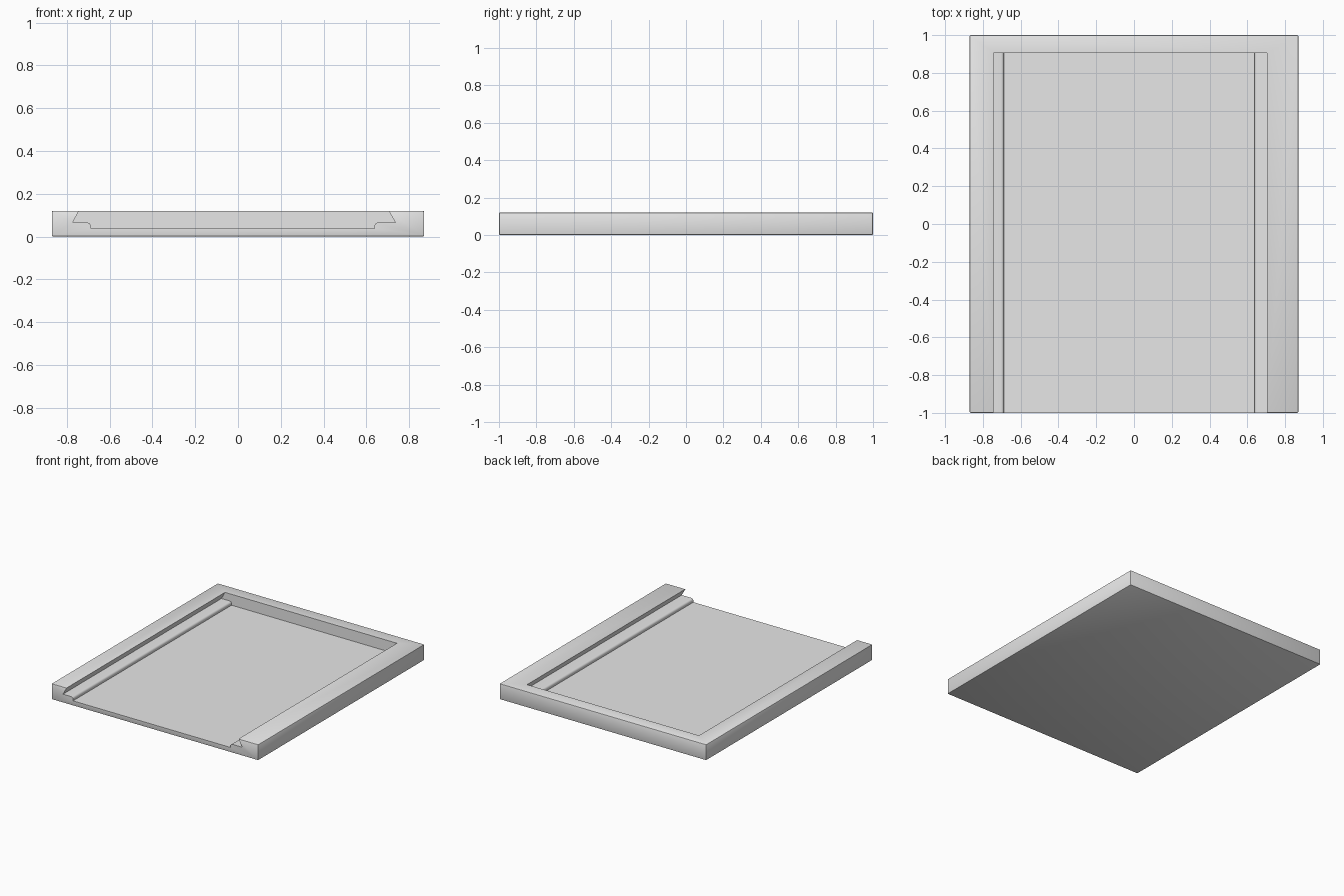
import bpy, bmesh, math

if "Cube" in bpy.data.objects:
    bpy.data.objects.remove(bpy.data.objects["Cube"])

W, L, H = 1.74, 2.0, 0.12      # overall tray size
FLOOR, LEDGE = 0.037, 0.065    # recess floor and side ledge heights
BACK = 0.905                   # inner face of the back wall

grey = bpy.data.materials.new("light grey")
grey.diffuse_color = (0.8, 0.8, 0.8, 1)
grey.use_nodes = True
grey.node_tree.nodes["Principled BSDF"].inputs["Base Color"].default_value = grey.diffuse_color


def make_object(name, bm):
    bmesh.ops.recalc_face_normals(bm, faces=bm.faces)
    mesh = bpy.data.meshes.new(name)
    bm.to_mesh(mesh)
    bm.free()
    mesh.materials.append(grey)
    obj = bpy.data.objects.new(name, mesh)
    bpy.context.collection.objects.link(obj)
    return obj


def side_profile(lip, undercut, ledge, s):
    """Dovetail lip, ledge and rounded ledge corner; s is the outward direction."""
    r = 0.016
    slope = (undercut - lip) / (H - LEDGE)
    pts = [(lip - slope * 0.05, H + 0.05), (undercut, LEDGE)]
    for i in range(5):
        a = math.pi / 2 * i / 4
        pts.append((ledge + s * r * (1 - math.sin(a)), LEDGE - r + r * math.cos(a)))
    pts.append((ledge, FLOOR))
    return pts


# Tray block with softened edges
bm = bmesh.new()
bmesh.ops.create_cube(bm, size=1)
for v in bm.verts:
    v.co = (v.co.x * W, v.co.y * L, (v.co.z + 0.5) * H)
bmesh.ops.bevel(bm, geom=bm.edges[:], offset=0.006, segments=2,
                profile=0.5, affect='EDGES')
tray = make_object("tray", bm)

# Recess cutter: undercut channel open at the front
profile = side_profile(-0.743, -0.773, -0.688, -1)
profile += side_profile(0.704, 0.736, 0.638, 1)[::-1]
bm = bmesh.new()
face = bm.faces.new([bm.verts.new((x, -1.1, z)) for x, z in profile])
ext = bmesh.ops.extrude_face_region(bm, geom=[face])
for v in ext["geom"]:
    if isinstance(v, bmesh.types.BMVert):
        v.co.y = BACK
cutter = make_object("recess_cutter", bm)

# Cut the recess out of the block
mod = tray.modifiers.new("recess", 'BOOLEAN')
mod.operation = 'DIFFERENCE'
mod.solver = 'EXACT'
mod.object = cutter
bpy.context.view_layer.objects.active = tray
tray.select_set(True)
bpy.ops.object.modifier_apply(modifier=mod.name)
bpy.data.objects.remove(cutter)

bpy.ops.object.shade_smooth_by_angle(angle=math.radians(30))
